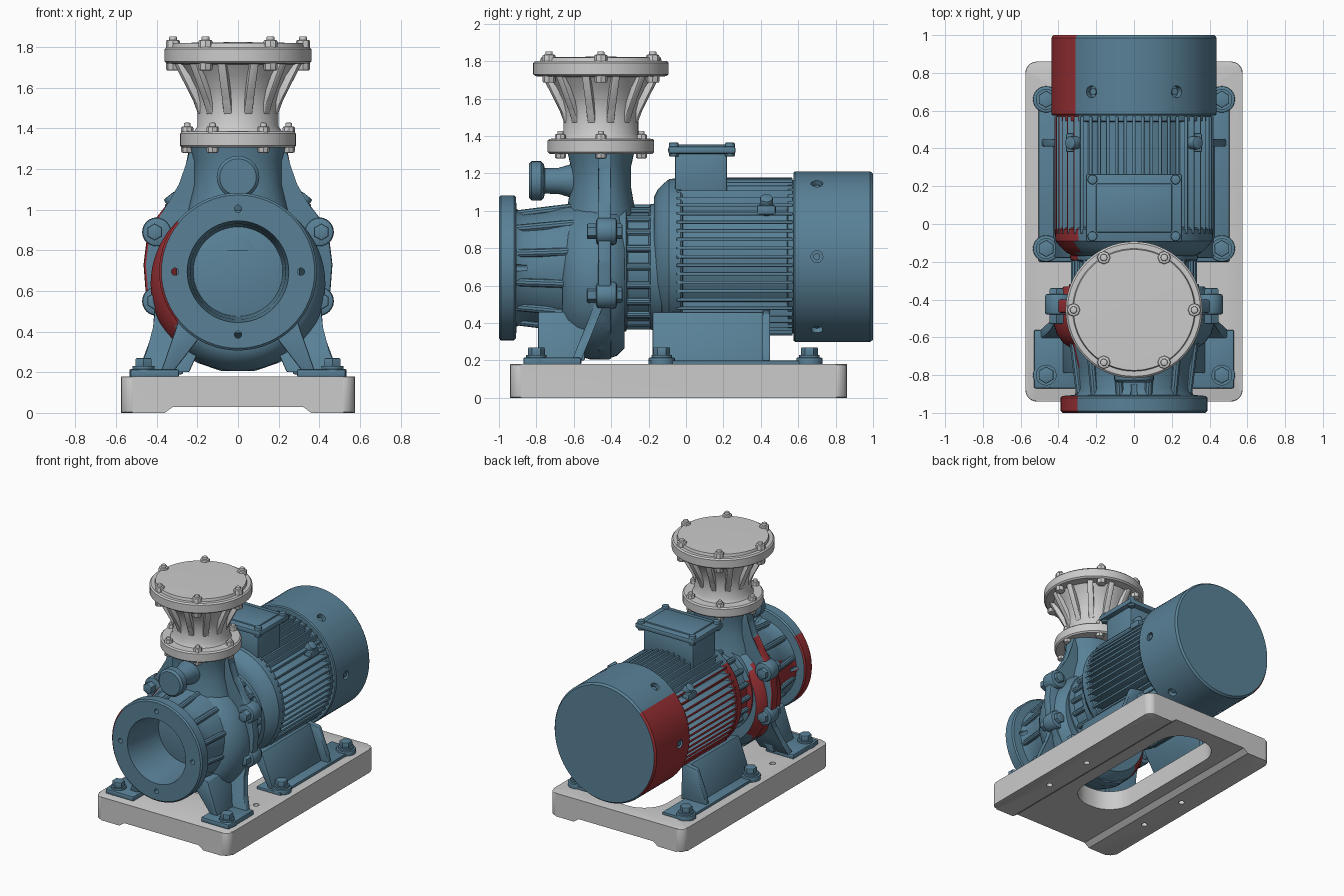
import bpy, bmesh
from math import sin, cos, pi, radians, sqrt
from mathutils import Vector, Matrix

if "Cube" in bpy.data.objects:
    bpy.data.objects.remove(bpy.data.objects["Cube"])


def material(name, col):
    m = bpy.data.materials.new(name)
    m.diffuse_color = (*col, 1)
    m.use_nodes = True
    m.node_tree.nodes["Principled BSDF"].inputs["Base Color"].default_value = m.diffuse_color
    return m


BLUE = material("blue_paint", (0.10, 0.22, 0.31))
RED = material("red_paint", (0.32, 0.03, 0.035))


def finish(name, bm, mat=None):
    bmesh.ops.remove_doubles(bm, verts=bm.verts, dist=1e-5)
    bmesh.ops.recalc_face_normals(bm, faces=bm.faces)
    me = bpy.data.meshes.new(name)
    bm.to_mesh(me)
    bm.free()
    ob = bpy.data.objects.new(name, me)
    bpy.context.collection.objects.link(ob)
    if mat:
        me.materials.append(mat)
    return ob


def lathe(name, prof, c=(0, 0, 0), axis='Y', n=64, sc=(1, 1), mat=BLUE):
    """Revolve (radius, position) points; sc squashes the two cross axes."""
    bm = bmesh.new()
    rings = []
    for r, t in prof:
        ring = []
        for i in range(n):
            u, v = r * cos(2 * pi * i / n) * sc[0], r * sin(2 * pi * i / n) * sc[1]
            p = (u, t, v) if axis == 'Y' else (u, v, t)
            ring.append(bm.verts.new(Vector(p) + Vector(c)))
        rings.append(ring)
    for a, b in zip(rings, rings[1:]):
        for i in range(n):
            bm.faces.new((a[i], a[(i + 1) % n], b[(i + 1) % n], b[i]))
    return finish(name, bm, mat)


def prism(name, pts, plane, lo, hi, bev=0.0, mat=BLUE, seg=2):
    f = {'XZ': lambda a, b, t: (a, t, b), 'YZ': lambda a, b, t: (t, a, b),
         'XY': lambda a, b, t: (a, b, t)}[plane]
    bm = bmesh.new()
    A = [bm.verts.new(f(a, b, lo)) for a, b in pts]
    B = [bm.verts.new(f(a, b, hi)) for a, b in pts]
    bm.faces.new(A)
    bm.faces.new(B)
    for i in range(len(pts)):
        j = (i + 1) % len(pts)
        bm.faces.new((A[i], A[j], B[j], B[i]))
    if bev:
        bmesh.ops.bevel(bm, geom=bm.edges[:], offset=bev, segments=seg, affect='EDGES', profile=0.5)
    return finish(name, bm, mat)


def box(name, x, y, z, bev=0.01, mat=BLUE):
    return prism(name, [(x[0], y[0]), (x[1], y[0]), (x[1], y[1]), (x[0], y[1])], 'XY', *z, bev, mat)


def rod(name, a, b, r, n=24, mat=BLUE, bev=0.0):
    a, b = Vector(a), Vector(b)
    bm = bmesh.new()
    q = (b - a).to_track_quat('Z', 'Y').to_matrix().to_4x4()
    bmesh.ops.create_cone(bm, cap_ends=True, segments=n, radius1=r, radius2=r, depth=(b - a).length,
                          matrix=Matrix.Translation((a + b) / 2) @ q)
    if bev:
        bmesh.ops.bevel(bm, geom=[e for e in bm.edges if any(len(f.verts) > 4 for f in e.link_faces)],
                        offset=bev, segments=2, affect='EDGES', profile=0.5)
    return finish(name, bm, mat)


def mirror(ob):
    me = ob.data.copy()
    me.transform(Matrix.Scale(-1, 4, (1, 0, 0)))
    me.flip_normals()
    bpy.context.collection.objects.link(bpy.data.objects.new(ob.name + "_left", me))


def cut(ob, cutters):
    bpy.context.view_layer.objects.active = ob
    for c in cutters:
        m = ob.modifiers.new("cut", 'BOOLEAN')
        m.object, m.operation, m.solver = c, 'DIFFERENCE', 'EXACT'
        bpy.ops.object.modifier_apply(modifier=m.name)
        bpy.data.objects.remove(c)


def redden(ob):
    ob.data.materials.append(RED)
    for p in ob.data.polygons:
        if p.center.x < -0.3 and p.normal.x < -0.2:
            p.material_index = 1


def rounded(hx, y0, y1, r, n=8):
    pts = []
    for cx, cy, a0 in ((hx - r, y1 - r, 0), (r - hx, y1 - r, 90), (r - hx, y0 + r, 180), (hx - r, y0 + r, 270)):
        pts += [(cx + r * cos(radians(a0 + 90 * i / n)), cy + r * sin(radians(a0 + 90 * i / n))) for i in range(n + 1)]
    return pts


# base plate with centre slot, underside channel and anchor holes
base = prism("base_plate", rounded(0.575, -0.94, 0.86, 0.06), 'XY', 0, 0.18, 0.01, None)
cutters = [prism("slot_cutter", rounded(0.22, -0.5, 0.74, 0.2), 'XY', -0.1, 0.3, 0, None),
           prism("channel_cutter", [(-0.36, -0.1), (0.36, -0.1), (0.36, 0), (0.32, 0.03), (-0.32, 0.03), (-0.36, 0)],
                 'XZ', -1.1, 1.1, 0, None)]
cutters += [rod("hole_cutter", (s * 0.45, y, -0.1), (s * 0.45, y, 0.3), 0.022, 16, None)
            for s in (-1, 1) for y in (-0.42, 0.0)]
cut(base, cutters)

# suction flange and inlet pipe with open bore
CZ = 0.695
inlet = lathe("suction_inlet", [(0, -0.58), (0.215, -0.58), (0.235, -0.9), (0.25, -1.0), (0.377, -1.0), (0.388, -0.99),
              (0.388, -0.92), (0.378, -0.91), (0.315, -0.905), (0.30, -0.87), (0.31, -0.76), (0.34, -0.64),
              (0.35, -0.5), (0, -0.5)], (0, 0, CZ))
cut(inlet, [rod("hole_cutter", (0.31 * cos(a), -1.1, CZ + 0.31 * sin(a)), (0.31 * cos(a), -0.85, CZ + 0.31 * sin(a)),
                0.018, 12, None) for a in (0, pi / 2, pi, 3 * pi / 2)])
for i in range(12):
    a = 2 * pi * (i + 0.5) / 12
    rod("inlet_rib", (0.295 * cos(a), -0.91, CZ + 0.295 * sin(a)), (0.335 * cos(a), -0.6, CZ + 0.335 * sin(a)), 0.022, 10)

# volute casing, split plate and adapter
volute = lathe("volute_casing", [(0, -0.66), (0.33, -0.66), (0.375, -0.63), (0.41, -0.58), (0.43, -0.51), (0.43, -0.43),
               (0.41, -0.37), (0.37, -0.33), (0, -0.33)], (0, 0, 0.635))
half = [(0.24, 1.33), (0.245, 1.22), (0.28, 1.12), (0.34, 1.04), (0.41, 0.95), (0.45, 0.85), (0.465, 0.73),
        (0.455, 0.6), (0.41, 0.48), (0.33, 0.36), (0.21, 0.25), (0.08, 0.205)]
plate = prism("split_plate", half + [(-x, z) for x, z in reversed(half)], 'XZ', -0.47, -0.40, 0.012)
adapter = lathe("adapter", [(0, -0.36), (0.345, -0.36), (0.345, -0.32), (0.31, -0.31), (0.31, -0.2), (0.335, -0.19),
                (0.345, -0.13), (0.3, -0.05), (0, -0.05)], (0, 0, 0.70))
for i in range(20):
    a = 2 * pi * i / 20
    rod("adapter_rib", (0.315 * cos(a), -0.34, 0.7 + 0.315 * sin(a)), (0.315 * cos(a), -0.16, 0.7 + 0.315 * sin(a)), 0.02, 10)

# clamp bolts at the sides of the casing
for z in (0.89, 0.55):
    mirror(rod("side_boss", (0.40, -0.48, z), (0.40, -0.37, z), 0.072, 24, BLUE, 0.015))
    mirror(rod("side_bolt", (0.41, -0.53, z), (0.41, -0.34, z), 0.042, 6, BLUE, 0.008))

# discharge neck and front plug
lathe("discharge_neck", [(0, 0.8), (0.24, 0.8), (0.20, 1.02), (0.18, 1.12), (0.18, 1.24), (0.2, 1.32), (0, 1.32)],
      (0, -0.455, 0), 'Z', sc=(1.2, 0.9))
lathe("neck_plug", [(0, -0.84), (0.09, -0.84), (0.105, -0.825), (0.105, -0.775), (0.09, -0.76), (0.068, -0.755),
      (0.07, -0.68), (0.1, -0.58), (0.1, -0.5), (0, -0.5)], (0, 0, 1.16), n=32)

# flared outlet with two flanges, ribs and bolts
lathe("outlet_reducer", [(0, 1.305), (0.275, 1.305), (0.285, 1.315), (0.285, 1.375), (0.275, 1.385), (0.215, 1.387),
      (0.2, 1.41), (0.2, 1.53), (0.215, 1.59), (0.25, 1.66), (0.29, 1.715), (0.35, 1.72), (0.362, 1.73), (0.362, 1.79),
      (0.352, 1.80), (0.325, 1.80), (0.32, 1.82), (0, 1.825)], (0, -0.455, 0), 'Z', mat=None)
for i in range(12):
    rib = prism("reducer_rib", [(0.17, 1.46), (0.2, 1.47), (0.225, 1.54), (0.325, 1.725), (0.17, 1.725)], 'XZ', -0.02, 0.02, 0.006, None)
    rib.data.transform(Matrix.Translation((0, -0.455, 0)) @ Matrix.Rotation(2 * pi * (i + 0.5) / 12, 4, 'Z'))
for i in range(6):
    a = pi * i / 3
    for r, z0, z1, s in ((0.32, 1.685, 1.835, 0.035), (0.25, 1.28, 1.41, 0.03)):
        x, y = r * cos(a), -0.455 + r * sin(a)
        rod("flange_bolt", (x, y, z0), (x, y, z1), s, 8, None, 0.008)
        rod("bolt_tip", (x, y, z1 - 0.02), (x, y, z1 + 0.018), s * 0.55, 12, None, 0.006)

# motor body
MZ = 0.755
motor = lathe("motor_body", [(0, -0.17), (0.32, -0.17), (0.36, -0.15), (0.39, -0.12), (0.415, -0.09), (0.42, -0.03), (0.412, -0.02),
              (0.375, -0.015), (0.375, 0.54), (0.41, 0.545), (0.41, 0.6), (0, 0.6)], (0, 0, MZ))
# cooling fins on four sides
fins = []
for k in range(-6, 7):
    o = k * 0.046
    h = sqrt(0.422 ** 2 - o * o)
    for s in (1, -1):
        fins.append(box("side_fin", sorted((s * 0.2, s * h)), (-0.05, 0.57), (MZ + o - 0.009, MZ + o + 0.009), 0.004))
        fins.append(box("top_fin", (o - 0.009, o + 0.009), (-0.05, 0.57), sorted((MZ + s * 0.2, MZ + s * h)), 0.004))
# lifting lugs at the corners
mirror(rod("lifting_lug", (0.26, 0.43, 0.97), (0.34, 0.43, 1.07), 0.035, 16, BLUE, 0.008))
mirror(box("lug_bar", (0.30, 0.36), (0.38, 0.48), (0.98, 1.03)))

# fan cover with screw recesses
cover = lathe("fan_cover", [(0, 0.575), (0.44, 0.575), (0.447, 0.583), (0.447, 0.985), (0.435, 1.0), (0, 1.0)],
              (0, 0, MZ), n=96, sc=(0.98, 1.02))
cut(cover, [rod("recess_cutter", (0.41 * cos(a), 0.7, MZ + 0.41 * sin(a)), (0.5 * cos(a), 0.7, MZ + 0.5 * sin(a)),
                0.032, 16, None) for a in (pi * i / 3 for i in range(6))])
for i in range(6):
    a = pi * i / 3
    rod("cover_screw", (0.4 * cos(a), 0.7, MZ + 0.4 * sin(a)), (0.432 * cos(a), 0.7, MZ + 0.432 * sin(a)), 0.02, 6)

# terminal box
box("terminal_box", (-0.215, 0.215), (-0.06, 0.22), (1.08, 1.32), 0.015)
box("terminal_lid", (-0.255, 0.255), (-0.095, 0.265), (1.305, 1.345), 0.012)
box("terminal_lid_panel", (-0.2, 0.2), (-0.045, 0.215), (1.33, 1.355), 0.008)
for x in (-0.22, 0.22):
    for y in (-0.065, 0.235):
        rod("lid_screw", (x, y, 1.29), (x, y, 1.365), 0.026, 12, BLUE, 0.006)

# pump feet
mirror(box("pump_foot", (0.29, 0.53), (-0.87, -0.56), (0.175, 0.215)))
leg = prism("pump_leg", [(0.24, 0.2), (0.5, 0.2), (0.45, 0.3), (0.41, 0.42), (0.41, 0.56), (0.3, 0.56), (0.16, 0.38)],
            'XZ', -0.61, -0.56, 0.008)
for v in leg.data.vertices:
    v.co.y += (v.co.z - 0.2) * 0.4
mirror(leg)
mirror(prism("pump_leg_gusset", [(0.32, 0.2), (0.38, 0.2), (0.29, 0.46), (0.12, 0.46)], 'XZ', -0.79, -0.54, 0.008))

# motor feet
mirror(box("motor_foot", (0.30, 0.505), (-0.2, 0.72), (0.175, 0.2), 0.006))
mirror(prism("motor_foot_web", [(0.39, 0.19), (0.43, 0.19), (0.33, 0.46), (0.24, 0.44)], 'XZ', -0.18, 0.42, 0.008))
mirror(prism("motor_foot_bracket", [(0.27, 0.19), (0.49, 0.19), (0.47, 0.26), (0.40, 0.45), (0.28, 0.47)], 'XZ', 0.41, 0.45, 0.008))

# hold-down bolts
for y in (-0.80, -0.13, 0.66):
    mirror(rod("bolt_pad", (0.465, y, 0.17), (0.465, y, 0.215), 0.07, 24, BLUE, 0.006))
    mirror(rod("bolt_washer", (0.465, y, 0.2), (0.465, y, 0.23), 0.055, 24))
    mirror(rod("bolt_head", (0.465, y, 0.22), (0.465, y, 0.27), 0.045, 6, BLUE, 0.006))

# red paint on the left flank
for ob in [inlet, volute, plate, adapter, motor, cover] + fins:
    redden(ob)

bpy.ops.object.select_all(action='SELECT')
bpy.context.view_layer.objects.active = base
bpy.ops.object.shade_smooth_by_angle(angle=radians(35))
